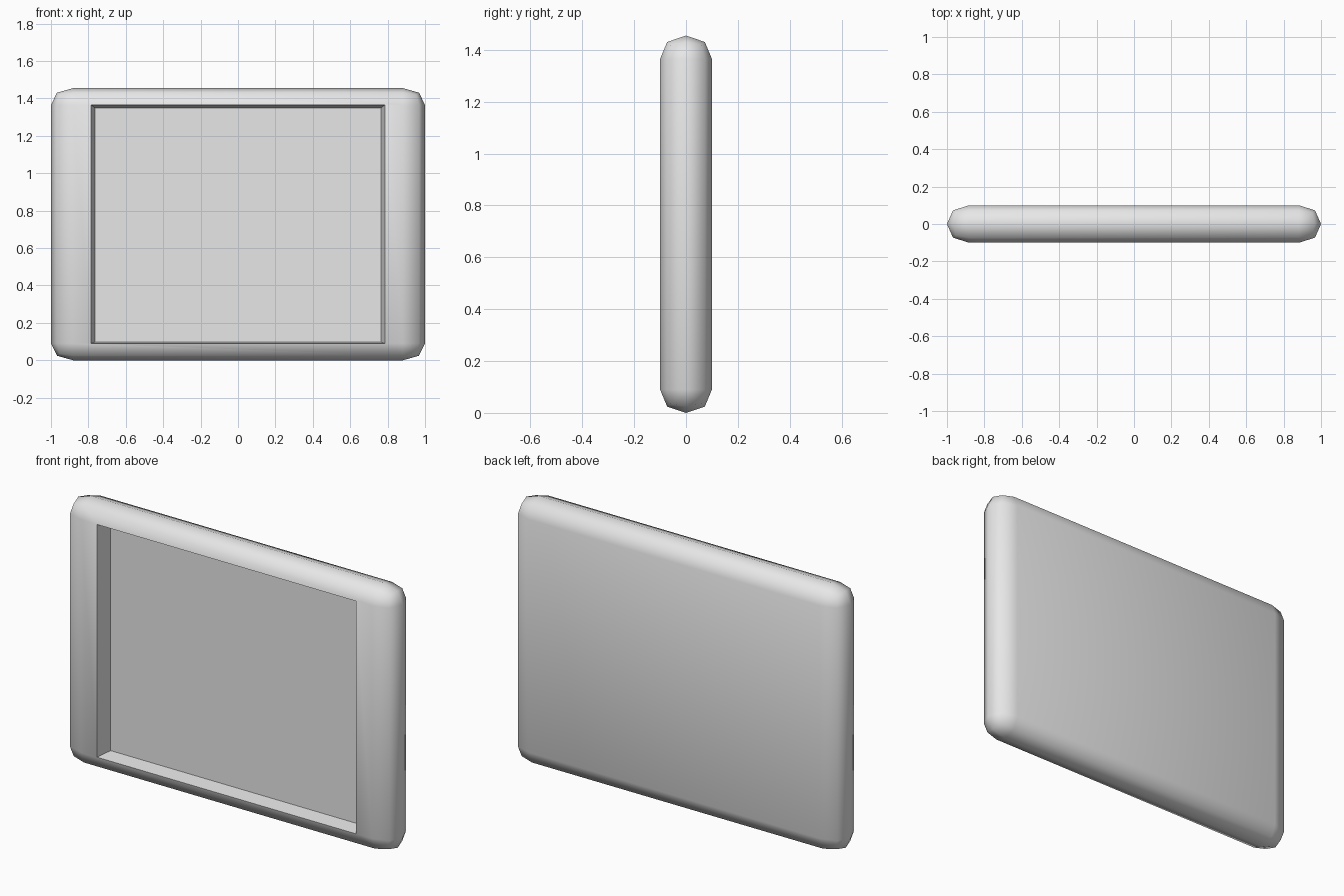
import bpy, bmesh, math
from mathutils import Vector

if "Cube" in bpy.data.objects:
    bpy.data.objects.remove(bpy.data.objects["Cube"])

HALF_X, HALF_Y, HEIGHT = 1.0, 0.1, 1.455
BEVEL_X, BEVEL_Z = 0.118, 0.09      # corner rounding along each axis
OPEN_X, SCREEN_X = 0.785, 0.765     # recess mouth and recess floor half widths
SCREEN_Y = -0.01                    # recess floor plane

grey = bpy.data.materials.new("light_grey")
grey.diffuse_color = (0.8, 0.8, 0.8, 1)
grey.use_nodes = True
grey.node_tree.nodes["Principled BSDF"].inputs["Base Color"].default_value = grey.diffuse_color

# Rounded slab: evenly bevelled box, then stretched to its final proportions
bm = bmesh.new()
bmesh.ops.create_cube(bm, size=1)
stretch = Vector((BEVEL_X / 0.1, 1, BEVEL_Z / 0.1))
bmesh.ops.scale(bm, verts=bm.verts,
                vec=(2 * HALF_X / stretch.x, 2 * HALF_Y, HEIGHT / stretch.z))
bmesh.ops.bevel(bm, geom=bm.edges[:], offset=0.09999, segments=2, profile=0.53,
                affect='EDGES', clamp_overlap=True)
bmesh.ops.remove_doubles(bm, verts=bm.verts, dist=0.001)
bmesh.ops.scale(bm, verts=bm.verts, vec=stretch)
bmesh.ops.translate(bm, verts=bm.verts, vec=(0, 0, HEIGHT / 2))


def front_face():
    """Flat front face that crosses the middle."""
    return min((f for f in bm.faces if f.normal.y < -0.99),
               key=lambda f: abs(f.calc_center_median().x) - f.calc_area())


# Split the front into two side strips and the recess mouth
for x in (-OPEN_X, OPEN_X):
    bm.normal_update()
    f = front_face()
    bmesh.ops.bisect_plane(bm, geom=[f, *f.edges, *f.verts],
                           plane_co=(x, 0, 0), plane_no=(1, 0, 0))

# Sink the screen with slightly tapered walls
bm.normal_update()
screen = front_face()
bmesh.ops.inset_region(bm, faces=[screen], thickness=HALF_Y * 0.2)
for v in screen.verts:
    v.co.x = math.copysign(SCREEN_X, v.co.x)
    v.co.y = SCREEN_Y
    v.co.z = 0.097 if v.co.z < HEIGHT / 2 else 1.35

bmesh.ops.recalc_face_normals(bm, faces=bm.faces)
mesh = bpy.data.meshes.new("tablet_body")
bm.to_mesh(mesh)
bm.free()
mesh.materials.append(grey)
body = bpy.data.objects.new("tablet_body", mesh)
bpy.context.collection.objects.link(body)

# Smooth rounding, crisp recess edges
bpy.context.view_layer.objects.active = body
body.select_set(True)
bpy.ops.object.shade_smooth_by_angle(angle=math.radians(55))
